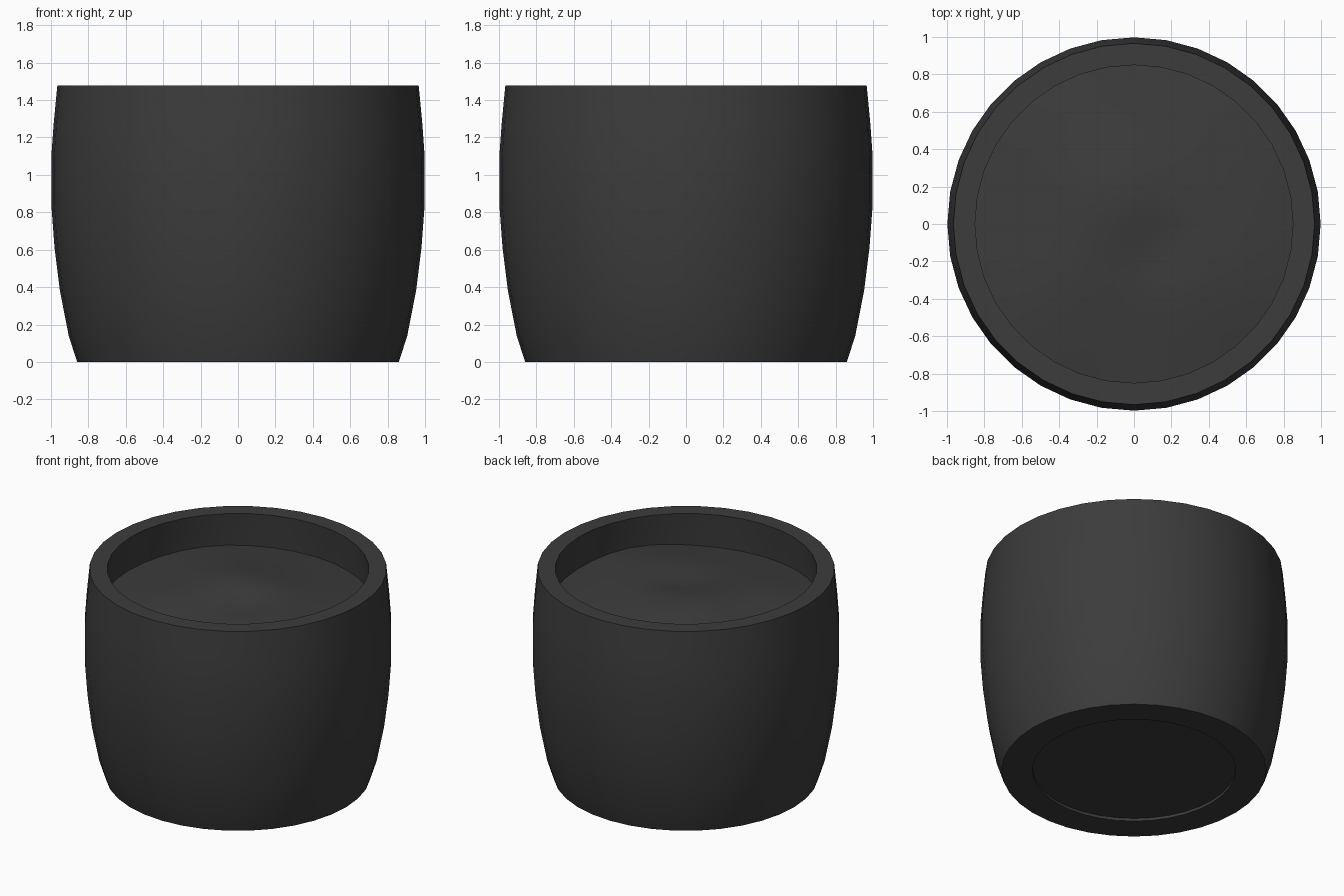
import bpy, bmesh
from math import sin, cos, tau, exp

if "Cube" in bpy.data.objects:
    bpy.data.objects.remove(bpy.data.objects["Cube"])

SIDES = 36

dark = bpy.data.materials.new("dark_grey")
dark.diffuse_color = (0.045, 0.045, 0.045, 1)
dark.use_nodes = True
dark.node_tree.nodes["Principled BSDF"].inputs["Base Color"].default_value = dark.diffuse_color


def lathe(name, profile, height=None):
    """Spin (radius, z) points round z; a zero radius makes a pole."""
    bm = bmesh.new()
    rings = []
    for r, z in profile:
        n = SIDES if r > 0 else 1
        ring = []
        for i in range(n):
            x, y = r * cos(tau * i / SIDES), r * sin(tau * i / SIDES)
            ring.append(bm.verts.new((x, y, z + (height(x, y) if height else 0))))
        rings.append(ring)
    for a, b in zip(rings, rings[1:]):
        for i in range(SIDES):
            j = (i + 1) % SIDES
            if len(a) == 1:
                bm.faces.new((a[0], b[j], b[i]))
            elif len(b) == 1:
                bm.faces.new((a[i], a[j], b[0]))
            else:
                bm.faces.new((a[i], a[j], b[j], b[i]))
    mesh = bpy.data.meshes.new(name)
    bm.to_mesh(mesh)
    bm.free()
    mesh.materials.append(dark)
    obj = bpy.data.objects.new(name, mesh)
    bpy.context.collection.objects.link(obj)
    bpy.context.view_layer.objects.active = obj
    obj.select_set(True)
    bpy.ops.object.shade_smooth_by_angle(angle=0.6)
    obj.select_set(False)
    return obj


# Pot: recessed underside, bulging wall, flat rim, hollow inside
lathe("pot", [
    (0, 0.02), (0.66, 0.02), (0.66, 0), (0.86, 0),
    (0.905, 0.14), (0.952, 0.38), (0.981, 0.61), (0.998, 0.84),
    (0.998, 1.1), (0.985, 1.28), (0.966, 1.478),
    (0.85, 1.478), (0.87, 1.25), (0.88, 1.0), (0.87, 0.7),
    (0.83, 0.35), (0.76, 0.1), (0, 0.1)])


# Soil: gentle mound with uneven lumps
def lumps(x, y):
    def bump(cx, cy, h, w):
        return h * exp(-((x - cx) ** 2 + (y - cy) ** 2) / w ** 2)
    return (bump(-0.12, 0.15, 0.035, 0.3) + bump(0.12, -0.12, -0.03, 0.2)
            + bump(0.55, -0.3, 0.03, 0.4) + bump(-0.4, -0.3, 0.015, 0.3)
            + 0.008 * sin(4 * x + 1) * cos(5 * y))


lathe("soil", [(0.872 * k / 9, 1.30 - 0.065 * (k / 9) ** 2)
               for k in range(9, -1, -1)], lumps)
